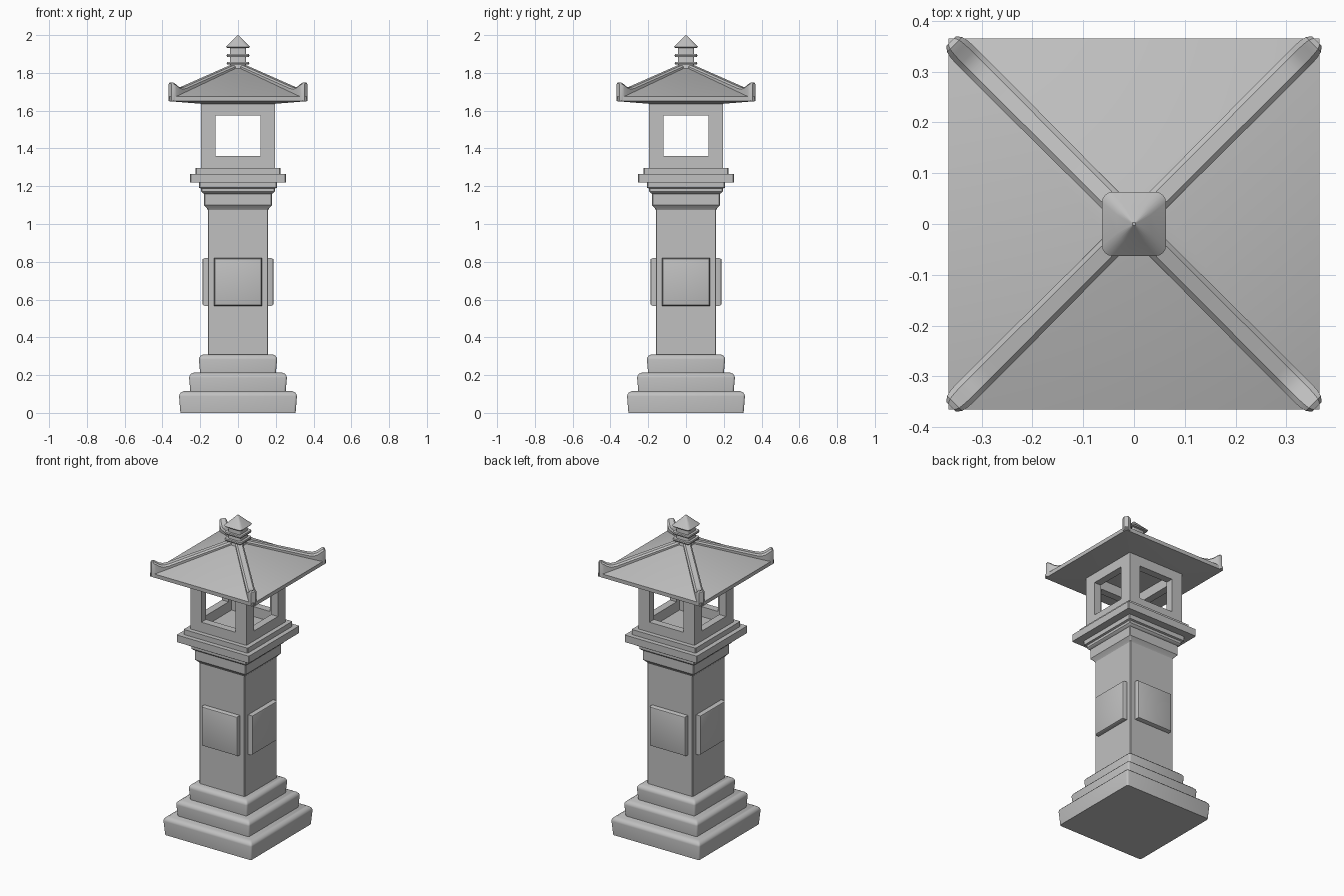
import bpy, bmesh, math
from mathutils import Matrix

if "Cube" in bpy.data.objects:
    bpy.data.objects.remove(bpy.data.objects["Cube"], do_unlink=True)

stone = bpy.data.materials.new("grey stone")
stone.use_nodes = True
GREY = (0.53, 0.53, 0.53, 1)
stone.diffuse_color = GREY
stone.node_tree.nodes["Principled BSDF"].inputs["Base Color"].default_value = GREY


def finish(name, bm, smooth=30):
    bmesh.ops.remove_doubles(bm, verts=bm.verts, dist=1e-5)
    bmesh.ops.recalc_face_normals(bm, faces=bm.faces)
    mesh = bpy.data.meshes.new(name)
    bm.to_mesh(mesh)
    bm.free()
    mesh.materials.append(stone)
    ob = bpy.data.objects.new(name, mesh)
    bpy.context.collection.objects.link(ob)
    bpy.ops.object.select_all(action='DESELECT')
    ob.select_set(True)
    bpy.context.view_layer.objects.active = ob
    bpy.ops.object.shade_smooth_by_angle(angle=math.radians(smooth))
    return ob


def skin(bm, rings):
    """Bridge rings of equal length and cap both ends."""
    rings = [[bm.verts.new(p) for p in ring] for ring in rings]
    n = len(rings[0])
    for a, b in zip(rings, rings[1:]):
        for i in range(n):
            j = (i + 1) % n
            bm.faces.new((a[i], a[j], b[j], b[i]))
    bm.faces.new(rings[0][::-1])
    bm.faces.new(rings[-1])


def square_ring(half, z, corner, steps):
    """Square outline with rounded corners."""
    r = min(corner, half * 0.45)
    pts = []
    for q in range(4):
        c = math.pi / 4 + q * math.pi / 2
        cx = math.copysign(half - r, math.cos(c))
        cy = math.copysign(half - r, math.sin(c))
        for s in range(steps + 1):
            a = (q + s / steps) * math.pi / 2
            pts.append((cx + r * math.cos(a), cy + r * math.sin(a), z))
    return pts


def tower(name, profile, corner=0.004, steps=1, smooth=30):
    bm = bmesh.new()
    skin(bm, [square_ring(h, z, corner, steps) for h, z in profile])
    return finish(name, bm, smooth)


# Stepped base: each tier flares slightly and has a rounded top edge
for name, half, z0, z1 in (("base_lower_step", 0.305, 0, 0.115),
                           ("base_middle_step", 0.252, 0.108, 0.213),
                           ("base_upper_step", 0.2, 0.205, 0.31)):
    tower(name, [(half, z0), (half + 0.007, z1 - 0.027), (half + 0.005, z1 - 0.016),
                 (half - 0.004, z1 - 0.006), (half - 0.017, z1)], 0.012, 3, 40)

# Shaft and moulded capital
tower("shaft", [(0.16, 0.3), (0.16, 1.1)])
tower("capital", [(0.16, 1.075), (0.166, 1.085), (0.18, 1.1), (0.18, 1.16),
                  (0.187, 1.163), (0.195, 1.172), (0.195, 1.188),
                  (0.206, 1.192), (0.206, 1.222)])
tower("wide_slab", [(0.254, 1.22), (0.254, 1.265)])
tower("narrow_slab", [(0.225, 1.26), (0.225, 1.297)])

# Raised panels on all four sides of the shaft
bm = bmesh.new()
for k in range(4):
    turn = Matrix.Rotation(k * math.pi / 2, 4, 'Z')
    rings = []
    for half, y in ((0.126, -0.155), (0.126, -0.178), (0.122, -0.186), (0.117, -0.188)):
        rings.append([turn @ Matrix.Translation((sx * half, y, 0.693 + sz * half)).translation
                      for sx, sz in ((-1, -1), (1, -1), (1, 1), (-1, 1))])
    skin(bm, rings)
finish("shaft_panels", bm)

# Open lantern chamber: four mitred walls, each with a square window
bm = bmesh.new()
OUT, IN, WIN, LOW, HIGH, SILL, HEAD = 0.197, 0.15, 0.12, 1.29, 1.645, 1.36, 1.575
for k in range(4):
    turn = Matrix.Rotation(k * math.pi / 2, 4, 'Z')
    loops = []
    for half, y, z0, z1 in ((OUT, -OUT, LOW, HIGH), (WIN, -OUT, SILL, HEAD),
                            (WIN, -IN, SILL, HEAD), (IN, -IN, LOW, HIGH)):
        corners = ((-half, z0), (half, z0), (half, z1), (-half, z1))
        loops.append([bm.verts.new(turn @ Matrix.Translation((x, y, z)).translation)
                      for x, z in corners])
    for a, b in zip(loops, loops[1:] + loops[:1]):
        for i in range(4):
            if b is loops[0] and i in (1, 3):
                continue  # mitre joints stay open between neighbouring walls
            j = (i + 1) % 4
            bm.faces.new((a[i], a[j], b[j], b[i]))
finish("lantern_chamber", bm)

# Hipped roof with a slightly sloping underside
tower("roof", [(0.19, 1.636), (0.364, 1.65), (0.365, 1.674), (0.04, 1.826)], 0.001)

# Ridge ribs that curl upward at the corners: (x, bottom, top, half width)
RIB = ((0.03, 1.815, 1.842, 0.023), (0.29, 1.69, 1.727, 0.025),
       (0.31, 1.68, 1.722, 0.025), (0.328, 1.67, 1.729, 0.025),
       (0.343, 1.66, 1.743, 0.024), (0.353, 1.652, 1.749, 0.021),
       (0.36, 1.655, 1.744, 0.013))
bm = bmesh.new()
for k in range(4):
    turn = Matrix.Rotation(math.pi / 4 + k * math.pi / 2, 4, 'Z')
    rings = []
    for x, z0, z1, w in RIB:
        section = ((-w, z0), (w, z0), (w, z1 - 0.009), (w * 0.6, z1),
                   (-w * 0.6, z1), (-w, z1 - 0.009))
        rings.append([turn @ Matrix.Translation((x * math.sqrt(2), y, z)).translation
                      for y, z in section])
    skin(bm, rings)
finish("roof_ribs", bm)

# Finial: neck, two collars and a pointed cap
tower("finial_neck", [(0.05, 1.815), (0.043, 1.84), (0.043, 1.94)], 0.01, 3)
for name, z in (("finial_lower_collar", 1.851), ("finial_upper_collar", 1.892)):
    tower(name, [(0.058, z - 0.007), (0.06, z), (0.058, z + 0.007)], 0.014, 3)
tower("finial_cap", [(0.058, 1.932), (0.063, 1.938), (0.034, 1.968), (0.003, 2.0)], 0.02, 4)
